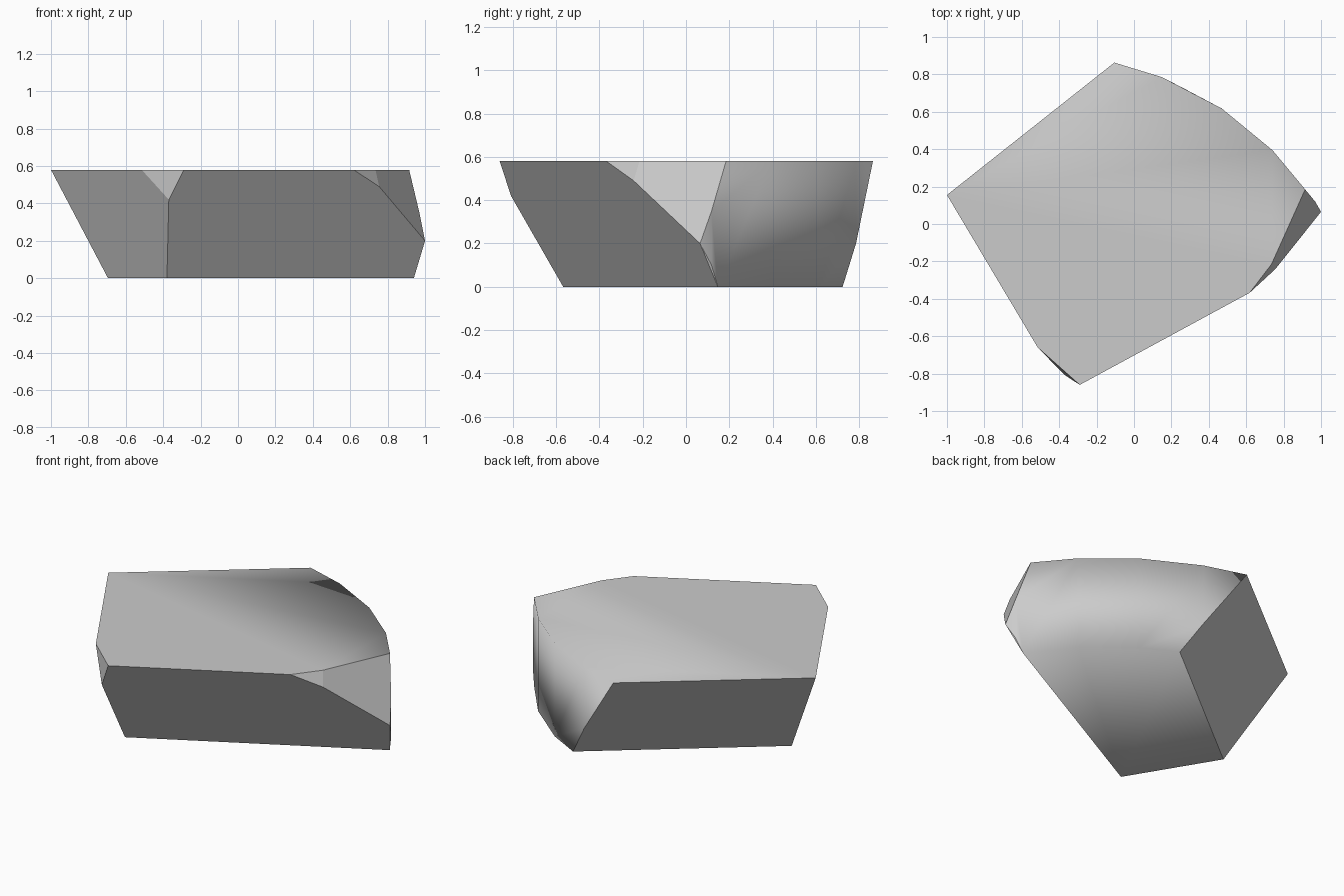
import bpy
import bmesh
import math

cube = bpy.data.objects.get("Cube")
if cube:
    bpy.data.objects.remove(cube, do_unlink=True)

H = 0.58  # height of the slab

# One flat stone colour
stone = bpy.data.materials.new("grey_stone")
stone.use_nodes = True
grey = (0.6, 0.6, 0.6, 1.0)
stone.diffuse_color = grey
stone.node_tree.nodes["Principled BSDF"].inputs["Base Color"].default_value = grey

# Upright columns of the rounded wall: x, y, lowest z, highest z
columns = [(0.15, 0.785, 0.2, H), (0.47, 0.617, 0, H),
           (0.74, 0.395, 0, H), (0.97, 0.118, 0.1, 0.35)]
# Corners left where the split planes meet the top, the base and each other
top = [(-1, 0.155), (-0.105, 0.863), (0.915, 0.185), (0.735, -0.215),
       (0.618, -0.368), (-0.29, -0.86), (-0.515, -0.66)]
base = [(-0.695, -0.045), (-0.38, -0.567), (0.94, 0.147), (0.27, 0.723)]
chips = [(1, 0.065, 0.2), (0.755, -0.242, 0.49), (-0.37, -0.808, 0.42)]

points = [(x, y, z) for x, y, *ends in columns for z in ends]
points += [(x, y, H) for x, y in top] + [(x, y, 0) for x, y in base] + chips

# Broken stone block: the solid enclosing all corners, with flat facets merged
bm = bmesh.new()
for p in points:
    bm.verts.new(p)
bmesh.ops.convex_hull(bm, input=bm.verts)
bmesh.ops.dissolve_limit(bm, angle_limit=math.radians(4),
                         verts=bm.verts, edges=bm.edges)
bmesh.ops.recalc_face_normals(bm, faces=bm.faces)


def is_worn(face):
    """Top, base and rounded wall blend softly; the split faces stay crisp."""
    n = face.normal
    return abs(n.z) > 0.95 or (n.x > 0 and n.y > 0)


for face in bm.faces:
    face.smooth = True
for edge in bm.edges:
    edge.smooth = all(is_worn(f) for f in edge.link_faces)

mesh = bpy.data.meshes.new("stone_block")
bm.to_mesh(mesh)
bm.free()
mesh.materials.append(stone)
block = bpy.data.objects.new("stone_block", mesh)
bpy.context.collection.objects.link(block)
